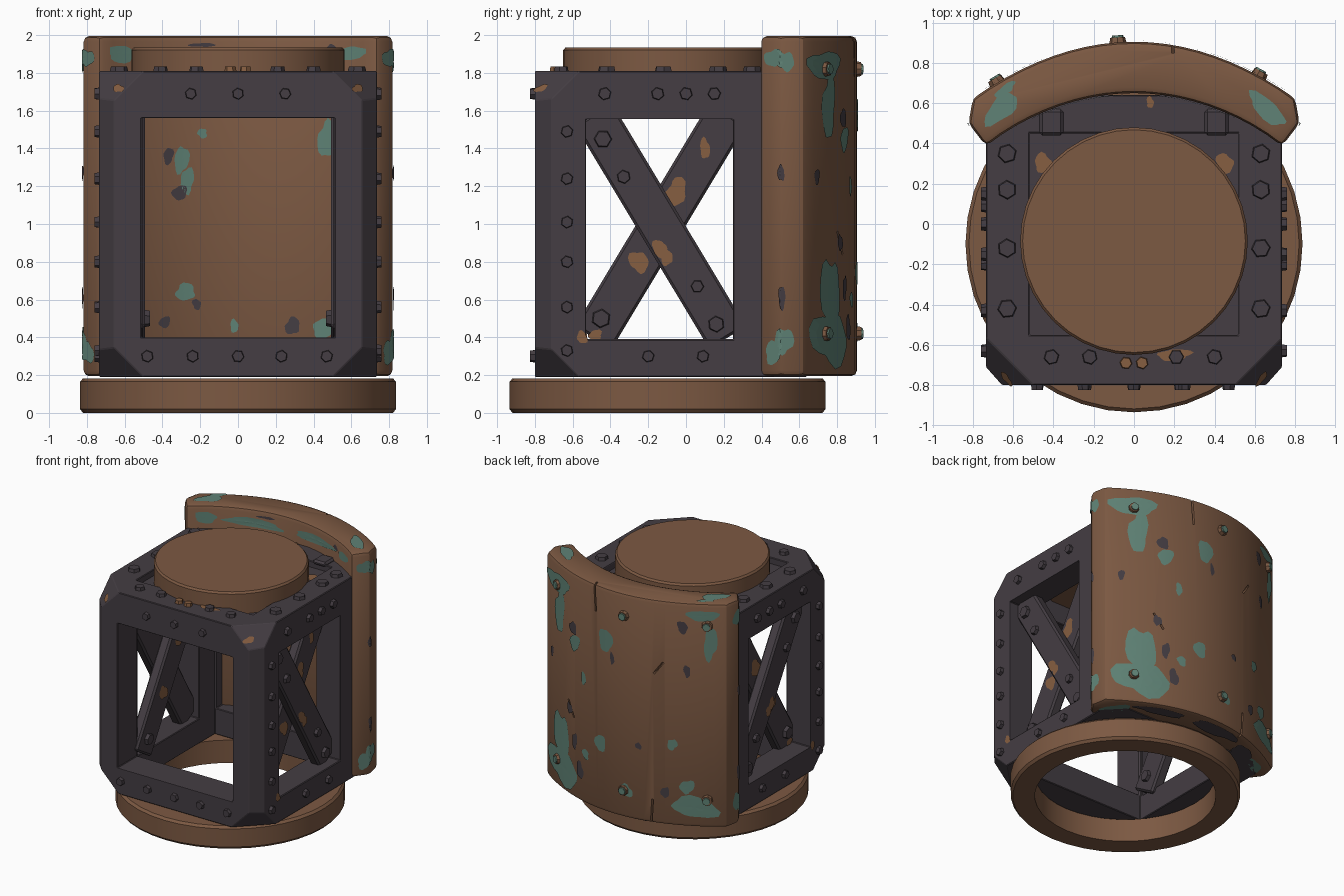
import bpy, bmesh, math, random
from mathutils import Vector, Matrix

if "Cube" in bpy.data.objects:
    bpy.data.objects.remove(bpy.data.objects["Cube"])

random.seed(4)


def material(name, r, g, b):
    m = bpy.data.materials.new(name)
    m.diffuse_color = (r, g, b, 1)
    m.use_nodes = True
    m.node_tree.nodes["Principled BSDF"].inputs["Base Color"].default_value = m.diffuse_color
    return m


BROWN = material("brown_metal", 0.202, 0.1, 0.055)
DARK = material("dark_iron", 0.058, 0.047, 0.056)
TEAL = material("teal_patina", 0.115, 0.225, 0.18)
RUST = material("orange_rust", 0.24, 0.112, 0.052)


def activate(ob):
    bpy.ops.object.select_all(action='DESELECT')
    ob.select_set(True)
    bpy.context.view_layer.objects.active = ob


def finish(name, bm, mat, smooth=None):
    me = bpy.data.meshes.new(name)
    bm.to_mesh(me)
    bm.free()
    me.materials.append(mat)
    ob = bpy.data.objects.new(name, me)
    bpy.context.collection.objects.link(ob)
    if smooth:
        activate(ob)
        bpy.ops.object.shade_smooth_by_angle(angle=math.radians(smooth))
    return ob


def bevel(ob, width, angle=30, segments=1):
    md = ob.modifiers.new("bevel", 'BEVEL')
    md.width, md.segments = width, segments
    md.limit_method, md.angle_limit = 'ANGLE', math.radians(angle)
    activate(ob)
    bpy.ops.object.modifier_apply(modifier="bevel")


def cut(ob, cutter):
    md = ob.modifiers.new("cut", 'BOOLEAN')
    md.operation, md.solver, md.object = 'DIFFERENCE', 'EXACT', cutter
    activate(ob)
    bpy.ops.object.modifier_apply(modifier="cut")
    bpy.data.objects.remove(cutter, do_unlink=True)


def prism(name, outline, z0, z1, mat, planes=()):
    """Extruded outline, optionally trimmed by (point, normal) planes."""
    bm = bmesh.new()
    f = bm.faces.new([bm.verts.new((x, y, z0)) for x, y in outline])
    top = bmesh.ops.extrude_face_region(bm, geom=[f])
    bmesh.ops.translate(bm, vec=(0, 0, z1 - z0),
                        verts=[v for v in top['geom'] if isinstance(v, bmesh.types.BMVert)])
    for co, no in planes:
        r = bmesh.ops.bisect_plane(bm, geom=bm.verts[:] + bm.edges[:] + bm.faces[:],
                                   plane_co=co, plane_no=no, clear_outer=True)
        bmesh.ops.contextual_create(bm, geom=[e for e in r['geom_cut'] if isinstance(e, bmesh.types.BMEdge)])
    bmesh.ops.recalc_face_normals(bm, faces=bm.faces)
    return finish(name, bm, mat)


def box(name, lo, hi, mat, rot=None):
    lo, hi = Vector(lo), Vector(hi)
    bm = bmesh.new()
    m = Matrix.Translation((lo + hi) / 2) @ (rot or Matrix()) @ Matrix.Diagonal((*(hi - lo), 1))
    bmesh.ops.create_cube(bm, size=1, matrix=m)
    return finish(name, bm, mat)


def lathe(name, cy, profile, mat, n=40):
    bm = bmesh.new()
    rings = []
    for i in range(n):
        a = math.tau * i / n
        rings.append([bm.verts.new((r * math.cos(a), cy + r * math.sin(a), z)) for r, z in profile])
    for i in range(n):
        a, b = rings[i], rings[(i + 1) % n]
        for k in range(len(profile)):
            j = (k + 1) % len(profile)
            bm.faces.new((a[k], b[k], b[j], a[j]))
    bmesh.ops.remove_doubles(bm, verts=bm.verts, dist=1e-5)
    bmesh.ops.dissolve_degenerate(bm, edges=bm.edges, dist=1e-5)
    bmesh.ops.recalc_face_normals(bm, faces=bm.faces)
    return finish(name, bm, mat, 35)


def bolts(name, items, mat, sides=6):
    """Each item is (position, normal, radius)."""
    bm = bmesh.new()
    for p, n, r in items:
        n = Vector(n).normalized()
        m = Matrix.Translation(Vector(p) + n * 0.004) @ n.to_track_quat('Z', 'Y').to_matrix().to_4x4()
        m = m @ Matrix.Rotation(random.random(), 4, 'Z')
        bmesh.ops.create_cone(bm, cap_ends=True, segments=sides, radius1=r, radius2=r * 0.82,
                              depth=0.042, matrix=m)
    return finish(name, bm, mat)


def patches(name, surf, items, mat, n=18):
    """Irregular thin patches (u, v, half width, half height) laid on surf(u, v) -> point, normal."""
    bm = bmesh.new()
    for u, v, ru, rv in items:
        p1, p2, p3 = (random.uniform(0, math.tau) for _ in range(3))
        mid = bm.verts.new(surf(u, v)[0])
        prev = None
        for k in (0.35, 0.7, 1.0):
            ring = []
            for i in range(n):
                a = math.tau * i / n
                w = k * (0.93 + 0.13 * math.sin(2 * a + p1) + 0.1 * math.sin(3 * a + p2) + 0.07 * math.sin(5 * a + p3))
                ring.append(bm.verts.new(surf(u + ru * w * math.cos(a), v + rv * w * math.sin(a))[0]))
            for i in range(n):
                j = (i + 1) % n
                f = bm.faces.new((mid, ring[i], ring[j]) if prev is None else (prev[i], ring[i], ring[j], prev[j]))
                f.normal_update()
                if f.normal.dot(surf(u, v)[1]) < 0:
                    f.normal_flip()
            prev = ring
    return finish(name, bm, mat)


def plane(axis, level, sign=1):
    """Flat painting surface just above a face."""
    nrm = Vector([sign if i == axis else 0 for i in range(3)])

    def surf(u, v):
        c = [u, v]
        c.insert(axis, level + sign * 0.006)
        return Vector(c), nrm
    return surf


# base ring and top cap
lathe("base_ring", -0.098, [(0.66, 0.0), (0.82, 0.0), (0.837, 0.02), (0.837, 0.165), (0.82, 0.183), (0.66, 0.183)], BROWN)
lathe("top_cap", -0.085, [(0, 1.72), (0.565, 1.72), (0.565, 1.92), (0.553, 1.935), (0, 1.935)], BROWN)

# cage frame: chamfered block, front corners clipped, an opening cut along each axis
half = [(0.655, -0.80), (0.735, -0.71), (0.735, 0.50), (0.60, 0.64)]
clips = [((0, -2.11, 1), (sx, -1, sz)) for sx in (1, -1) for sz in (1, -1)]
frame = prism("cage_frame", half + [(-x, y) for x, y in reversed(half)], 0.19, 1.81, DARK, clips)
cut(frame, box("opening_front", (-0.51, -2, 0.40), (0.51, 2, 1.56), DARK))
cut(frame, box("opening_side", (-2, -0.53, 0.39), (2, 0.25, 1.555), DARK))
cut(frame, box("opening_top", (-0.52, -0.55, -1), (0.52, 0.45, 3), DARK))
bevel(frame, 0.02)
box("recessed_top_panel", (-0.54, -0.57, 1.73), (0.54, 0.47, 1.76), DARK)

# crossed side braces
for s, side in ((1, "right"), (-1, "left")):
    for x, d, kind in ((0.615, 1, "outer"), (0.535, -1, "inner")):
        c = Vector((s * x, -0.135, 0.99))
        h = Vector((0.043, 0.114, 0.69))
        b = box(f"{side}_{kind}_brace", c - h, c + h, DARK, Matrix.Rotation(math.radians(31) * d, 4, 'X'))
        bevel(b, 0.014)
    # lifting lugs at the back of the frame top
    bevel(box(f"{side}_top_lug", (s * 0.41 - 0.06, 0.44, 1.79), (s * 0.41 + 0.06, 0.57, 1.83), DARK), 0.015)

# frame bolts
items = [((x, -0.8, 1.69), (0, -1, 0), 0.034) for x in (-0.25, 0, 0.25)]
items += [((x, -0.8, 0.30), (0, -1, 0), 0.036) for x in (-0.48, -0.24, 0, 0.23, 0.47)]
items += [((x, -0.66, 1.81), (0, 0, 1), 0.042) for x in (-0.41, -0.22, 0.21, 0.40)]
for s in (1, -1):
    items += [((s * 0.735, -0.63, z), (s, 0, 0), 0.036) for z in (0.33, 0.56, 0.80, 1.01, 1.24, 1.49)]
    items += [((s * 0.735, y, 1.69), (s, 0, 0), 0.038) for y in (-0.43, -0.15, 0, 0.15)]
    items += [((s * 0.735, y, 0.30), (s, 0, 0), 0.036) for y in (-0.2, 0.09)]
    items += [((s * 0.63, y, 1.81), (0, 0, 1), 0.052) for y in (0.35, 0.17, -0.12, -0.42)]
    items += [((s * 0.658, y, z), (s, 0, 0), r) for y, z, r in
              ((-0.44, 1.45, 0.052), (-0.33, 1.25, 0.04), (0.06, 0.67, 0.038), (0.16, 0.47, 0.048))]
    items += [((s * 0.58, -0.45, 0.50), (s, 0, 0), 0.055), ((s * 0.492, -0.44, 0.50), (-s, 0, 0), 0.05)]
bolts("frame_bolts", items, DARK)
bolts("front_rust_bolts", [((x, -0.69, 1.81), (0, 0, 1), 0.034) for x in (-0.04, 0.04)], RUST)


# curved rear armour plate
def outer_y(x):
    return 0.905 - 0.44 * x * x


def inner_y(x):
    return 0.65 - 0.465 * x * x


xs = [i / 10 - 1 for i in range(21)]
outline = [(0.80 * x, outer_y(0.80 * x)) for x in xs] + [(0.822, 0.50)]
outline += [(-0.735 * x, inner_y(0.735 * x) - 0.012 * abs(x) ** 8) for x in xs] + [(-0.822, 0.50)]
plate = prism("rear_plate", outline, 0.195, 1.995, BROWN)
bevel(plate, 0.03, 30, 2)

# cracks cut into the plate rim and face
for x, z, length, tilt in ((0.19, 1.95, 0.34, 4), (-0.30, 0.25, 0.28, -3), (0.45, 0.9, 0.14, 30), (-0.35, 1.45, 0.12, -35)):
    c, h = Vector((x, outer_y(x), z)), Vector((0.007, 0.04, length / 2))
    cut(plate, box("crack", c - h, c + h, BROWN, Matrix.Rotation(math.radians(tilt), 4, 'Y')))
activate(plate)
bpy.ops.object.shade_smooth_by_angle(angle=math.radians(25))


def outer_surf(x, z):
    n = Vector((0.88 * x, 1, 0)).normalized()
    return Vector((x, outer_y(x), z)) + n * 0.006, n


def inner_surf(x, z):
    n = Vector((-0.93 * x, -1, 0)).normalized()
    return Vector((x, inner_y(x), z)) + n * 0.006, n


def rim_surf(z, sign):
    return lambda x, t: (Vector((x, 0.775 - 0.445 * x * x + t, z)), Vector((0, 0, sign)))


def end_surf(s):
    """Wraps round the plate end: front chamfer for y below 0.5, side strip above."""
    def surf(y, z):
        x = 0.737 + 0.085 * (y - 0.387) / 0.113 if y < 0.5 else 0.822 - 0.16 * (y - 0.5)
        n = Vector((s, -0.6, 0)).normalized()
        return Vector((s * x, y, z)) + n * 0.005, n
    return surf


# plate bolts, two rows of three
rows = [(x, z) for x in (-0.68, -0.08, 0.62) for z in (0.42, 1.82)]
bolts("plate_bolts", [((x, outer_y(x), z), (0.88 * x, 1, 0), 0.045) for x, z in rows], BROWN, 8)
bolts("plate_bolt_caps", [((x, outer_y(x) + 0.01, z), (0.88 * x, 1, 0), 0.034) for x, z in rows], TEAL, 8)

# worn paint on the plate
patches("outer_chips", outer_surf, [
    (0.42, 1.56, 0.04, 0.06), (0.40, 0.66, 0.03, 0.07), (-0.52, 1.80, 0.04, 0.05), (-0.55, 1.45, 0.025, 0.05),
    (0.02, 1.45, 0.02, 0.05), (0.34, 0.45, 0.04, 0.07), (-0.40, 0.46, 0.03, 0.05), (-0.2, 0.8, 0.025, 0.03),
    (0.70, 1.25, 0.02, 0.05), (0.46, 0.90, 0.03, 0.05)], DARK)
patches("outer_patina", outer_surf, [
    (0.62, 1.84, 0.15, 0.09), (0.59, 1.62, 0.065, 0.19), (0.56, 0.39, 0.20, 0.15), (0.57, 0.62, 0.10, 0.23),
    (-0.65, 1.90, 0.10, 0.05), (-0.70, 1.68, 0.045, 0.14), (-0.60, 0.36, 0.16, 0.09), (-0.55, 0.52, 0.05, 0.06),
    (0.08, 1.58, 0.06, 0.11), (0.40, 1.45, 0.06, 0.07), (0.13, 0.74, 0.05, 0.08), (0.28, 0.60, 0.04, 0.04),
    (-0.1, 0.42, 0.06, 0.05), (-0.45, 0.85, 0.035, 0.05), (0.3, 1.2, 0.03, 0.05)], TEAL)
patches("inner_patina", inner_surf, [
    (-0.30, 1.34, 0.04, 0.08), (-0.27, 1.23, 0.04, 0.07), (-0.19, 1.48, 0.03, 0.025), (-0.28, 0.64, 0.06, 0.045),
    (-0.02, 0.46, 0.025, 0.035), (0.46, 0.45, 0.07, 0.055), (0.47, 1.45, 0.05, 0.10),
    (0.61, 1.905, 0.085, 0.035), (-0.62, 1.90, 0.085, 0.045), (-0.28, 1.89, 0.26, 0.035), (0.27, 1.90, 0.24, 0.035)], TEAL)
patches("inner_chips", inner_surf, [
    (-0.37, 1.36, 0.03, 0.045), (-0.31, 1.165, 0.04, 0.045), (0.29, 0.46, 0.045, 0.045), (-0.19, 1.948, 0.07, 0.012),
    (-0.39, 0.48, 0.035, 0.03), (-0.22, 0.575, 0.025, 0.03), (0.5, 1.93, 0.03, 0.02)], DARK)
patches("top_patina", rim_surf(2.0, 1), [(0.66, -0.01, 0.10, 0.06), (-0.66, -0.01, 0.10, 0.06), (-0.64, 0.075, 0.06, 0.025)], TEAL)
patches("underside_patina", rim_surf(0.19, -1), [(0.66, 0, 0.09, 0.07), (-0.64, 0, 0.09, 0.06)], TEAL)
patches("underside_chips", rim_surf(0.189, -1), [(0.38, 0.05, 0.2, 0.05), (-0.1, 0.04, 0.25, 0.06), (-0.45, 0, 0.1, 0.08)], DARK)


def corner_surf(x, z):
    """Clipped upper front corners of the frame."""
    n = Vector((math.copysign(1, x), -1, 1)).normalized()
    return Vector((x, abs(x) + z - 3.11, z)) + n * 0.006, n


for s, side in ((1, "right"), (-1, "left")):
    patches(f"{side}_end_patina", end_surf(s), [(0.465, 1.88, 0.05, 0.05), (0.53, 1.86, 0.045, 0.06),
                                                (0.465, 0.32, 0.05, 0.06), (0.52, 0.38, 0.05, 0.08)], TEAL)
    patches(f"{side}_end_chips", end_surf(s), [(0.505, 1.27, 0.018, 0.05), (0.51, 0.61, 0.022, 0.06)], DARK)

    # rust spots on the frame and braces
    rust = [(-0.05, 1.17, 0.055, 0.08), (0.10, 1.40, 0.03, 0.055), (-0.25, 0.80, 0.055, 0.06), (-0.48, 0.41, 0.04, 0.03)]
    patches(f"{side}_frame_rust", plane(0, s * 0.735, s), [(-0.55, 0.40, 0.03, 0.035)], RUST)
    patches(f"{side}_brace_rust", plane(0, s * 0.658, s), [(-0.14, 0.87, 0.04, 0.05), (-0.10, 0.82, 0.035, 0.04)], RUST)
    patches(f"{side}_inner_brace_rust", plane(0, s * 0.578, s), rust, RUST)
    patches(f"{side}_inside_brace_rust", plane(0, s * 0.492, -s), rust[:3], RUST)
patches("corner_rust", corner_surf, [(-0.63, 1.715, 0.027, 0.025), (0.63, 1.715, 0.027, 0.025)], RUST)
patches("panel_rust", plane(2, 1.76), [(-0.45, 0.30, 0.05, 0.05), (0.45, 0.30, 0.05, 0.05)], RUST)
patches("top_rust", plane(2, 1.81), [(0.20, -0.65, 0.09, 0.03), (0.08, 0.605, 0.02, 0.03)], RUST)
